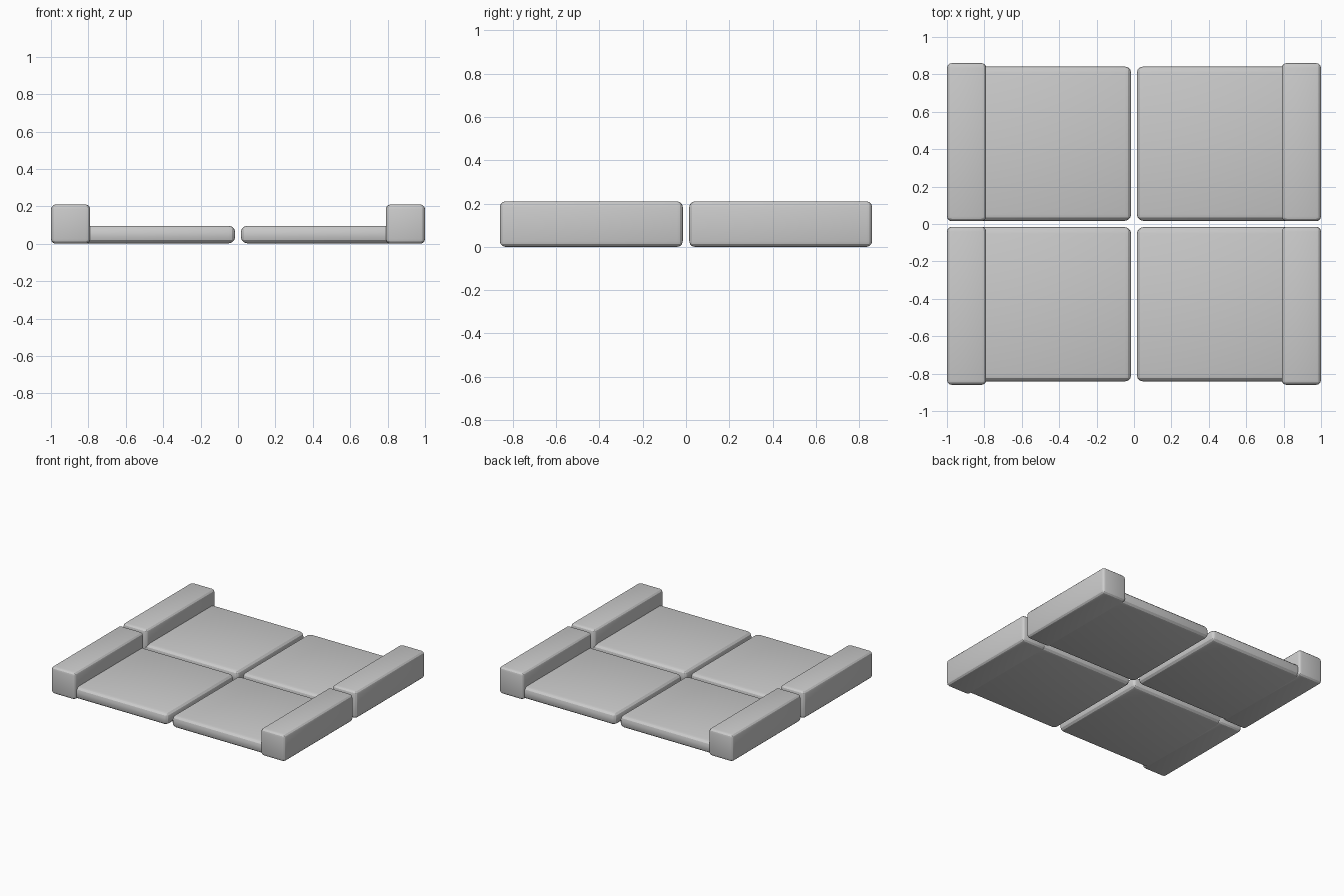
import bpy, bmesh
from mathutils import Vector

if "Cube" in bpy.data.objects:
    bpy.data.objects.remove(bpy.data.objects["Cube"])


def rounded_box(name, lo, hi, radius, segments=3):
    """Box between two corners with rounded edges."""
    lo, hi = Vector(lo), Vector(hi)
    size, centre = hi - lo, (lo + hi) / 2
    bm = bmesh.new()
    bmesh.ops.create_cube(bm, size=1)
    for v in bm.verts:
        v.co = Vector(c * s for c, s in zip(v.co, size)) + centre
    bmesh.ops.bevel(bm, geom=bm.edges[:], offset=radius, segments=segments,
                    profile=0.5, affect='EDGES')
    mesh = bpy.data.meshes.new(name)
    bm.to_mesh(mesh)
    bm.free()
    obj = bpy.data.objects.new(name, mesh)
    bpy.context.collection.objects.link(obj)
    # Mirror one quarter into all four
    mirror = obj.modifiers.new("four_way_mirror", 'MIRROR')
    mirror.use_axis = (True, True, False)
    mirror.use_mirror_merge = False
    bpy.ops.object.select_all(action='DESELECT')
    obj.select_set(True)
    bpy.context.view_layer.objects.active = obj
    bpy.ops.object.shade_smooth_by_angle(angle=0.35)
    return obj


# Flat floor slabs, running slightly into the raised kerbs
rounded_box("floor_slab", (0.015, 0.017, 0.002), (0.90, 0.842, 0.096), 0.035)

# Raised kerbs along both outer sides
rounded_box("side_kerb", (0.79, 0.015, 0.0), (1.0, 0.86, 0.21), 0.026)
